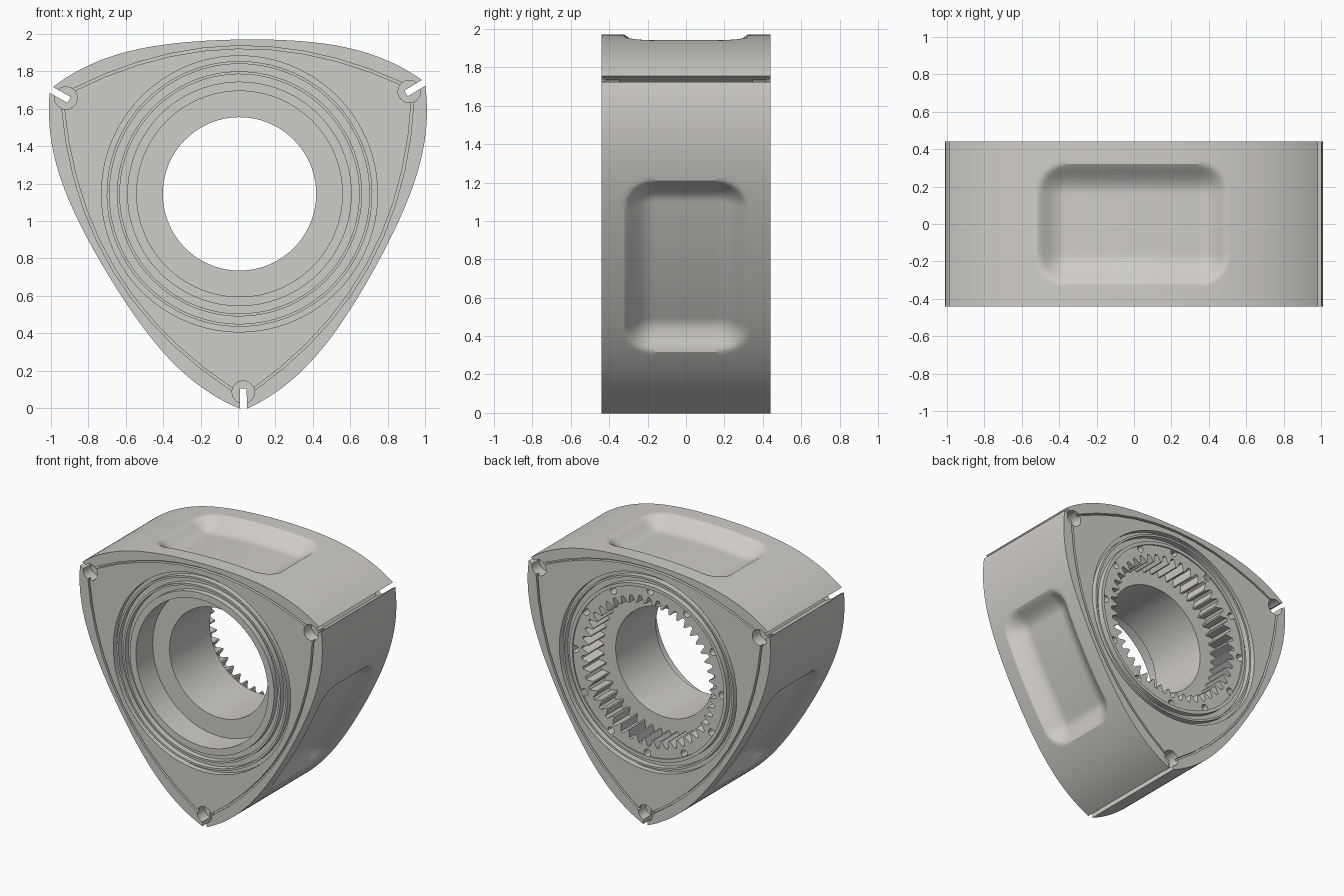
import bpy, bmesh, math

if "Cube" in bpy.data.objects:
    bpy.data.objects.remove(bpy.data.objects["Cube"], do_unlink=True)

CX, CZ = 0.008, 1.145   # rotor axis
TILT = -1.1             # slight turn of the whole rotor about its axis
HALF = 0.44             # half thickness
TIP = 1.002             # half length of one flank
TURNS = [0, 120, 240]

metal = bpy.data.materials.new("Warm grey metal")
metal.use_nodes = True
metal.diffuse_color = (0.63, 0.61, 0.58, 1)
metal.node_tree.nodes["Principled BSDF"].inputs["Base Color"].default_value = (0.63, 0.61, 0.58, 1)


def place(u, h, degrees, y):
    """Flank coordinates (along, outward) turned about the axis."""
    a = math.radians(degrees + TILT)
    return (CX + u * math.cos(a) + h * math.sin(a), y, CZ + h * math.cos(a) - u * math.sin(a))


def prism(bm, outline, y0, y1, degrees=0):
    rings = [[bm.verts.new(place(u, h, degrees, y)) for u, h in outline] for y in (y0, y1)]
    bm.faces.new(rings[0])
    bm.faces.new(rings[1])
    for i in range(len(outline)):
        bm.faces.new((rings[0][i - 1], rings[0][i], rings[1][i], rings[1][i - 1]))


def circle(r, n, h=0):
    return [(r * math.sin(math.tau * i / n), h + r * math.cos(math.tau * i / n)) for i in range(n)]


def tube(bm, r0, r1, y0, y1, n=96):
    section = [(r0, y0), (r1, y0), (r1, y1), (r0, y1)]
    rings = [[bm.verts.new(place(0, r, 360 * i / n, y)) for r, y in section] for i in range(n)]
    for i in range(n):
        for j in range(4):
            bm.faces.new((rings[i - 1][j - 1], rings[i - 1][j], rings[i][j], rings[i][j - 1]))


def finish(bm, name):
    bmesh.ops.recalc_face_normals(bm, faces=bm.faces)
    mesh = bpy.data.meshes.new(name)
    bm.to_mesh(mesh)
    bm.free()
    mesh.materials.append(metal)
    obj = bpy.data.objects.new(name, mesh)
    bpy.context.collection.objects.link(obj)
    return obj


def activate(obj):
    bpy.ops.object.select_all(action='DESELECT')
    obj.select_set(True)
    bpy.context.view_layer.objects.active = obj


def cut(obj, bm):
    cutter = finish(bm, "cutter")
    cutter.hide_render = True
    mod = obj.modifiers.new("cut", 'BOOLEAN')
    mod.operation = 'DIFFERENCE'
    mod.solver = 'EXACT'
    mod.object = cutter
    activate(obj)
    bpy.ops.object.modifier_apply(modifier=mod.name)
    bpy.data.objects.remove(cutter, do_unlink=True)


def pocket_depth(u, y):
    """Rounded rectangular dish with a soft lip in the middle of each flank."""
    corner = 0.16
    qx, qy = abs(u) - (0.51 - corner), abs(y) - (0.325 - corner)
    inside = corner - math.hypot(max(qx, 0), max(qy, 0)) - min(max(qx, qy), 0)
    t = min(max(inside / corner, 0), 1)
    t = 1.08 * t * t / (t + 0.08)
    return 0.09 * math.sin(t * math.pi / 2)


# Rotor body: three curved flanks with dished pockets and flat ends
NU, NY = 110, 52
bm = bmesh.new()
rows = []
for j in range(NY + 1):
    y = HALF * (2 * j / NY - 1)
    row = []
    for turn in TURNS:
        for i in range(NU):
            u = TIP * (2 * i / NU - 1)
            h = 0.825 - 0.11 * u ** 2 - 0.135 * u ** 4 - pocket_depth(u, y)
            row.append(bm.verts.new(place(u, h, turn, y)))
    rows.append(row)
for low, high in zip(rows, rows[1:]):
    for i in range(len(low)):
        bm.faces.new((low[i - 1], low[i], high[i], high[i - 1]))
bm.faces.new(rows[0])
bm.faces.new(rows[-1])
body = finish(bm, "rotor_body")

# Bearing bore
bm = bmesh.new()
prism(bm, circle(0.41, 96), -0.6, 0.6)
cut(body, bm)

# Front counterbore and gear recess at the back
bm = bmesh.new()
prism(bm, circle(0.55, 96), -0.6, -0.24)
prism(bm, circle(0.63, 96), 0.24, 0.6)
cut(body, bm)

# Oil seal grooves and corner seal bores on both ends
bm = bmesh.new()
for side in (-1, 1):
    grooves = [(0.71, 0.738), (0.655, 0.695)] + ([(0.60, 0.64)] if side < 0 else [])
    for r0, r1 in grooves:
        tube(bm, r0, r1, side * 0.40, side * 0.5)
    for turn in TURNS:
        prism(bm, circle(0.06, 32, 1.06), side * 0.35, side * 0.5, turn + 60)
cut(body, bm)

# Side seal grooves running from corner to corner
bm = bmesh.new()
path = [0.885 * (i / 5 - 1) for i in range(11)]
outer = [(u, 0.792 - 0.275 * u * u) for u in path]
inner = [(u, h - 0.015) for u, h in reversed(outer)]
for side in (-1, 1):
    for turn in TURNS:
        prism(bm, outer + inner, side * 0.415, side * 0.5, turn)
cut(body, bm)

# Apex seal slots
bm = bmesh.new()
for turn in TURNS:
    prism(bm, [(-0.018, 1.04), (0.018, 1.04), (0.018, 1.3), (-0.018, 1.3)], -0.6, 0.6, turn + 60)
cut(body, bm)

# Internal ring gear with retaining pin holes
bm = bmesh.new()
prism(bm, circle(0.63, 96), 0.24, 0.43)
gear = finish(bm, "ring_gear")
bm = bmesh.new()
TEETH = 46
teeth = []
for i in range(TEETH):
    for step, r in ((0.0, 0.56), (0.25, 0.56), (0.55, 0.505), (0.70, 0.505)):
        a = math.tau * (i + step) / TEETH
        teeth.append((r * math.sin(a), r * math.cos(a)))
prism(bm, teeth, 0.1, 0.6)
for i in range(12):
    prism(bm, circle(0.027, 16, 0.61), 0.35, 0.6, i * 30)
cut(gear, bm)

for obj in (body, gear):
    activate(obj)
    bpy.ops.object.shade_smooth_by_angle(angle=math.radians(30))
